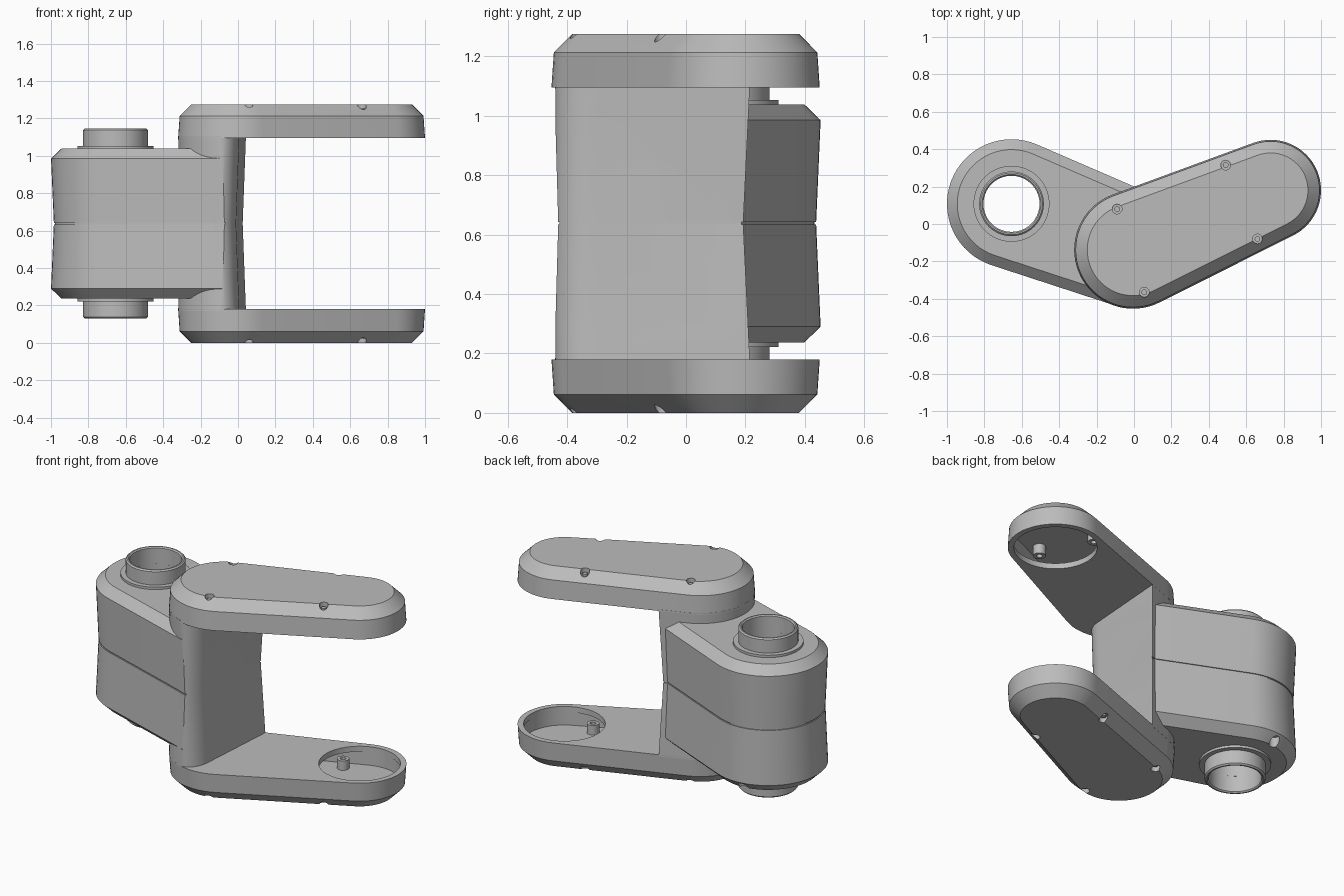
import bpy, bmesh, math
from mathutils import Vector

cube = bpy.data.objects.get("Cube")
if cube:
    bpy.data.objects.remove(cube, do_unlink=True)

grey = bpy.data.materials.new("plain grey")
grey.use_nodes = True
grey.diffuse_color = (0.5, 0.5, 0.5, 1)
grey.node_tree.nodes["Principled BSDF"].inputs["Base Color"].default_value = (0.5, 0.5, 0.5, 1)

H = 1.275                     # total height
MID = H / 2
PIN, HUB, TIP = Vector((-0.655, 0.108)), Vector((-0.005, -0.138)), Vector((0.73, 0.18))
R_PIN, R_HUB, R_TIP = 0.345, 0.315, 0.27
SCREWS = [(0.49, 0.315), (0.66, -0.08), (-0.09, 0.08), (0.055, -0.365)]


def capsule(c1, r1, c2, r2, inset=0, n=32):
    """Outline around two circles joined by their tangents."""
    d = c2 - c1
    base = math.atan2(d.y, d.x)
    a = math.acos((r1 - r2) / d.length)
    pts = []
    for c, r, start, sweep in ((c2, r2, -a, 2 * a), (c1, r1, a, 2 * math.pi - 2 * a)):
        for i in range(n + 1):
            t = base + start + sweep * i / n
            pts.append((c.x + (r - inset) * math.cos(t), c.y + (r - inset) * math.sin(t)))
    return pts


def circle(x, y, r, n=40):
    return [(x + r * math.cos(2 * math.pi * i / n), y + r * math.sin(2 * math.pi * i / n)) for i in range(n)]


def loft(name, rings, closed=False, flip=False):
    """Solid through (outline, z) rings; closed joins last ring to first."""
    bm = bmesh.new()
    loops = [[bm.verts.new((x, y, H - z if flip else z)) for x, y in pts] for pts, z in rings]
    pairs = list(zip(loops, loops[1:]))
    if closed:
        pairs.append((loops[-1], loops[0]))
    else:
        bm.faces.new(loops[0])
        bm.faces.new(loops[-1])
    for lo, hi in pairs:
        for i in range(len(lo)):
            j = (i + 1) % len(lo)
            bm.faces.new((lo[i], lo[j], hi[j], hi[i]))
    bmesh.ops.recalc_face_normals(bm, faces=bm.faces)
    me = bpy.data.meshes.new(name)
    bm.to_mesh(me)
    bm.free()
    me.materials.append(grey)
    ob = bpy.data.objects.new(name, me)
    bpy.context.collection.objects.link(ob)
    return ob


def activate(ob):
    bpy.ops.object.select_all(action='DESELECT')
    ob.select_set(True)
    bpy.context.view_layer.objects.active = ob


def cut(ob, cutters):
    """Subtract each cutter, then remove it."""
    activate(ob)
    for c in cutters:
        c.hide_render = True
        m = ob.modifiers.new("cut", 'BOOLEAN')
        m.operation, m.solver, m.object = 'DIFFERENCE', 'EXACT', c
        bpy.ops.object.modifier_apply(modifier=m.name)
        bpy.data.objects.remove(c, do_unlink=True)


def smooth(ob):
    activate(ob)
    bpy.ops.object.shade_smooth_by_angle(angle=math.radians(25))


def drafted(c1, r1, c2, r2, bottom, chamfer=0, rise=0):
    """Rings pinched slightly towards a fine groove at mid height."""
    draft, groove = 0.015, 0.004
    low = [(chamfer, bottom)] if chamfer else []
    low += [(0, bottom + rise), (draft, MID - groove), (draft + 0.006, MID - groove)]
    steps = low + [(i, H - z) for i, z in reversed(low)]
    return [(capsule(c1, r1, c2, r2, i), z) for i, z in steps]


def end_cutter():
    """Trims the hub to its flat drafted end with a rounded front corner."""
    arc = [(-0.09 + 0.1 * math.sin(t * math.pi / 24), -0.3 - 0.14 * math.cos(t * math.pi / 24))
           for t in range(13)]
    prof = [(-0.09, -0.7)] + arc + [(0.045, 0.19), (0.045, 0.8), (1.5, 0.8), (1.5, -0.7)]
    shifted = [(x - 0.02, y) for x, y in prof]
    return loft("end_cutter", [(prof, 0.1), (shifted, MID), (prof, H - 0.1)])


# Barrel block with chamfered rims and a through bore
block = loft("barrel_block", drafted(PIN, R_PIN, HUB, R_HUB - 0.002, 0.237, 0.055, 0.053))
bore = loft("bore_cutter", [(circle(*PIN, 0.15), 0), (circle(*PIN, 0.15), H)])
relief = loft("relief_cutter", [(circle(-0.69, 0.41, 0.03), 0.1), (circle(-0.69, 0.41, 0.03), 0.3)])
cut(block, [end_cutter(), bore, relief])
smooth(block)

# Hub column joining both arms
column = loft("hub_column", drafted(HUB, R_HUB, TIP, R_TIP, 0.17))
cut(column, [end_cutter()])
smooth(column)

for side, flip in (("lower", False), ("upper", True)):
    # Arm plate with chamfered outer rim
    arm = loft(side + "_arm", [(capsule(HUB, R_HUB, TIP, R_TIP, i), z)
                               for i, z in ((0.07, 0), (0.008, 0.062), (0, 0.18))], flip=flip)
    # Hollow socket with an undercut lip, and screw recesses
    socket = circle(*TIP, 0.236)
    heel = HUB.lerp(TIP, 0.45)
    hollow = capsule(heel, 0.25, TIP, 0.24)
    cutters = [loft("lip_cutter", [(socket, 0.1), (socket, 0.3)], flip=flip),
               loft("hollow_cutter", [(hollow, 0.06), (hollow, 0.145)], flip=flip)]
    for x, y in SCREWS:
        c = circle(x, y, 0.026, 20)
        cutters.append(loft("screw_cutter", [(c, -0.1), (c, 0.035)], flip=flip))
    cut(arm, cutters)
    smooth(arm)

    # Screw heads and the bosses inside the hollow
    for i, (x, y) in enumerate(SCREWS):
        c = circle(x, y, 0.015, 16)
        smooth(loft(f"{side}_screw_{i}", [(c, 0.022), (c, 0.04)], flip=flip))
        if i < 2:
            p = Vector((x, y)).lerp(TIP, 0.2)
            wide, narrow = circle(*p, 0.036, 24), circle(*p, 0.017, 24)
            smooth(loft(f"{side}_boss_{i}", [(wide, 0.055), (wide, 0.12), (narrow, 0.12), (narrow, 0.055)],
                        closed=True, flip=flip))

    # Bearing collar: flange stepping up to an open tube
    steps = ((0.15, 0.3), (0.15, 0.137), (0.157, 0.13), (0.165, 0.13), (0.173, 0.138),
             (0.173, 0.222), (0.203, 0.222), (0.203, 0.3))
    smooth(loft(side + "_collar", [(circle(*PIN, r, 64), z) for r, z in steps], closed=True, flip=flip))
